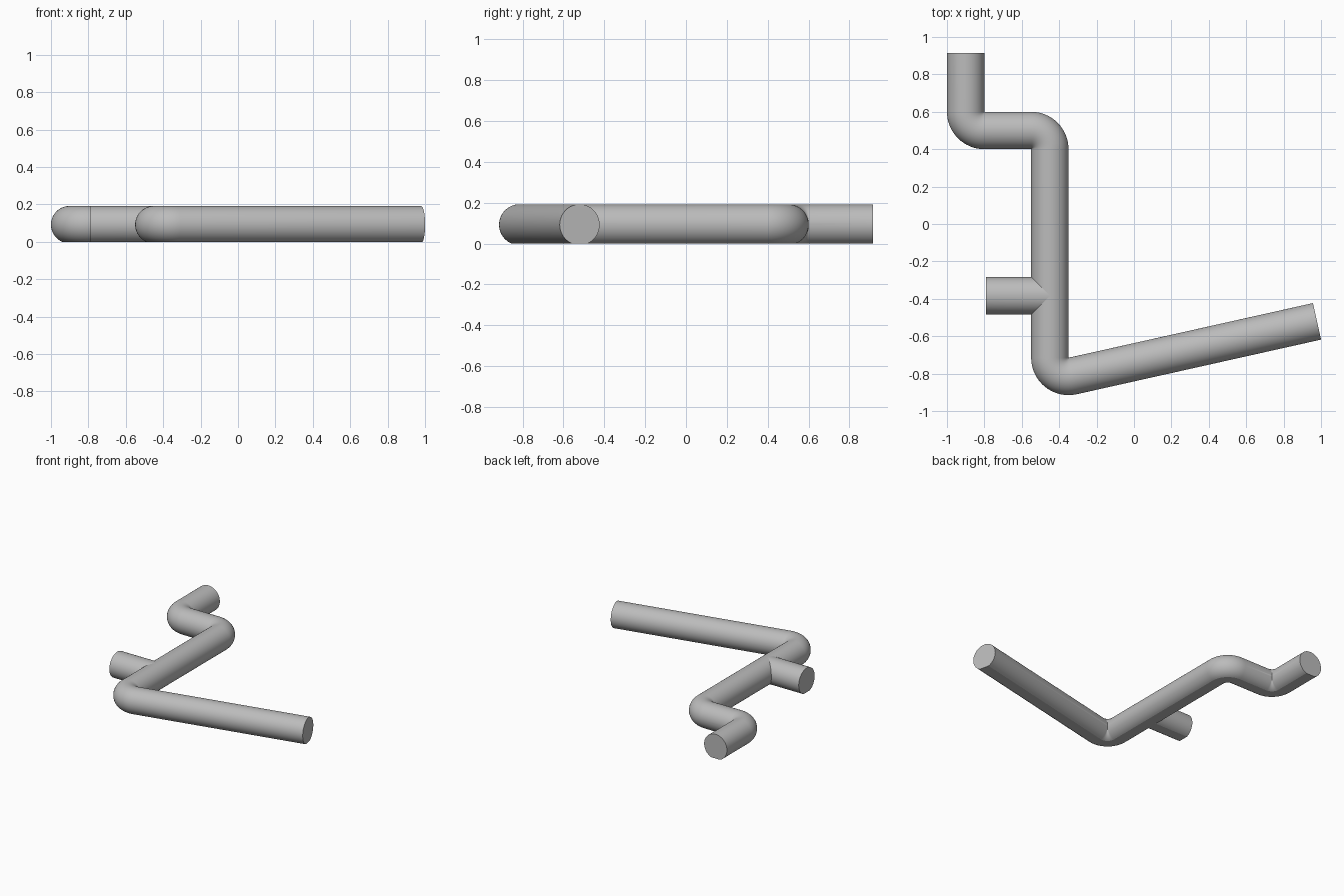
import bpy, bmesh
from math import sin, cos, asin, pi, radians
from mathutils import Vector

if "Cube" in bpy.data.objects:
    bpy.data.objects.remove(bpy.data.objects["Cube"])

R = 0.1          # pipe radius, also the centreline radius of the bends
AXIS_Z = 0.092   # axis height: the round section is trimmed flat at z = 0
SIDES = 64

grey = bpy.data.materials.new("pipe grey")
grey.use_nodes = True
grey.diffuse_color = (0.5, 0.5, 0.5, 1)
grey.node_tree.nodes["Principled BSDF"].inputs["Base Color"].default_value = (0.5, 0.5, 0.5, 1)


def section():
    """Round section with a flat underside, as (sideways, z) pairs."""
    start = -asin(AXIS_Z / R)
    sweep = pi - 2 * start
    angles = [start + sweep * i / SIDES for i in range(SIDES + 1)]
    return [(R * cos(a), max(0, AXIS_Z + R * sin(a))) for a in angles]


def make_object(name, rings, capped):
    """Skin a row of section rings and close the chosen ends."""
    bm = bmesh.new()
    loops = [[bm.verts.new(p) for p in ring] for ring in rings]
    for a, b in zip(loops, loops[1:]):
        for i in range(len(a)):
            j = (i + 1) % len(a)
            bm.faces.new((a[i], a[j], b[j], b[i]))
    for end in capped:
        bm.faces.new(loops[end])
    bmesh.ops.remove_doubles(bm, verts=bm.verts, dist=1e-5)
    bmesh.ops.recalc_face_normals(bm, faces=bm.faces)
    mesh = bpy.data.meshes.new(name)
    bm.to_mesh(mesh)
    bm.free()
    mesh.materials.append(grey)
    obj = bpy.data.objects.new(name, mesh)
    bpy.context.collection.objects.link(obj)
    bpy.ops.object.select_all(action='DESELECT')
    obj.select_set(True)
    bpy.context.view_layer.objects.active = obj
    bpy.ops.object.shade_smooth_by_angle(angle=radians(25))


def station(pos, heading):
    """Section ring standing across the path at pos."""
    side = Vector((sin(heading), -cos(heading), 0))
    return [Vector((pos.x, pos.y, 0)) + side * u + Vector((0, 0, z)) for u, z in section()]


# Main pipe: straight runs, each followed by a turn in degrees
runs = [(0.315, 90), (0.25, -90), (1.115, 102.6), (1.339, 0)]
pos, heading = Vector((-0.9, 0.915, 0)), -pi / 2
rings = [station(pos, heading)]
for length, turn in runs:
    pos = pos + Vector((cos(heading), sin(heading), 0)) * length
    rings.append(station(pos, heading))
    if turn:
        sign = 1 if turn > 0 else -1
        pivot = pos + Vector((-sin(heading), cos(heading), 0)) * R * sign
        first, steps = heading, 16
        for k in range(1, steps + 1):
            heading = first + radians(turn) * k / steps
            pos = pivot + Vector((sin(heading), -cos(heading), 0)) * R * sign
            rings.append(station(pos, heading))
make_object("main_pipe", rings, (0, -1))

# Side branch: its inner end is mitred onto the main pipe
outer = [Vector((-0.79, -0.384 + u, z)) for u, z in section()]
inner = [Vector((-0.45 - abs(u), -0.384 + u, z)) for u, z in section()]
make_object("side_branch", [outer, inner], (0,))
